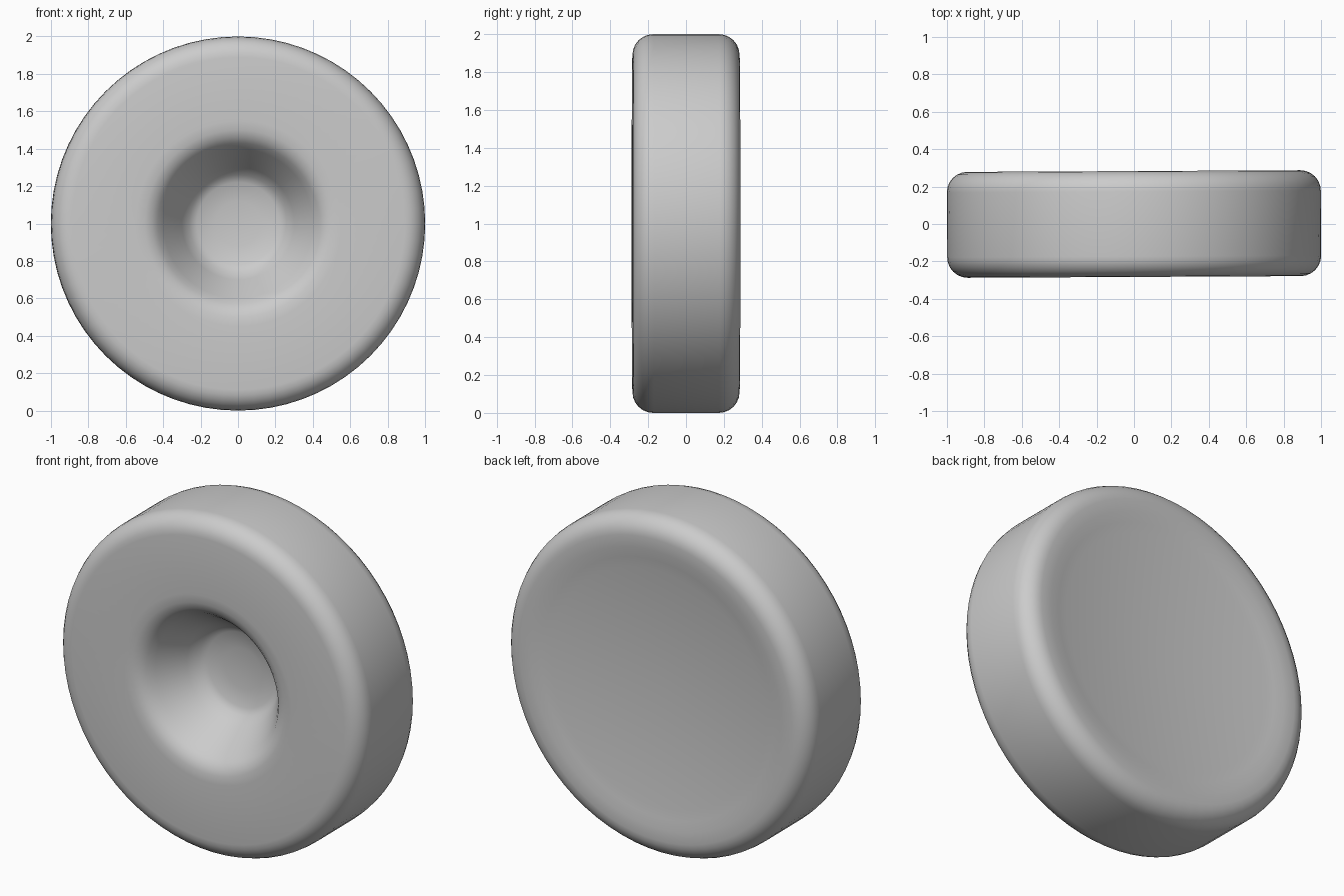
import bpy
import math

cube = bpy.data.objects.get("Cube")
if cube:
    bpy.data.objects.remove(cube, do_unlink=True)

SEGMENTS = 72

grey = bpy.data.materials.new("plain grey")
grey.use_nodes = True
colour = (0.6, 0.6, 0.6, 1)
grey.diffuse_color = colour
grey.node_tree.nodes["Principled BSDF"].inputs["Base Color"].default_value = colour


def rounded_corner(radius, y, size, start):
    """Quarter arc of (radius, y) points around a corner centre."""
    angles = [math.radians(start + 15 * i) for i in range(7)]
    return [(radius + size * math.cos(a), y + size * math.sin(a)) for a in angles]


def lathe(name, profile):
    """Revolve (radius, y) points around the y axis; both ends lie on the axis."""
    verts, faces = [], []
    rings = profile[1:-1]
    for r, y in rings:
        for i in range(SEGMENTS):
            a = math.tau * i / SEGMENTS
            verts.append((r * math.cos(a), y, r * math.sin(a)))
    first, last = len(verts), len(verts) + 1
    verts += [(0, profile[0][1], 0), (0, profile[-1][1], 0)]
    end = (len(rings) - 1) * SEGMENTS
    for i in range(SEGMENTS):
        j = (i + 1) % SEGMENTS
        faces.append((first, i, j))
        faces.append((last, end + j, end + i))
        for k in range(0, end, SEGMENTS):
            faces.append((k + i, k + SEGMENTS + i, k + SEGMENTS + j, k + j))
    mesh = bpy.data.meshes.new(name)
    mesh.from_pydata(verts, [], faces)
    mesh.materials.append(grey)
    obj = bpy.data.objects.new(name, mesh)
    bpy.context.collection.objects.link(obj)
    return obj


# Front bowl, from the floor out to the flat face
bowl = [(0, 0.05), (0.12, 0.045), (0.22, 0.03), (0.26, 0.01), (0.30, -0.05),
        (0.40, -0.20), (0.43, -0.24), (0.46, -0.265), (0.50, -0.28), (0.55, -0.283)]
# Rounded rim, then the shallow dished back
rim = rounded_corner(0.89, -0.173, 0.11, -90) + rounded_corner(0.89, 0.173, 0.11, 0)
back = [(0.82, 0.28), (0.76, 0.27), (0.70, 0.262), (0, 0.20)]

wheel = lathe("wheel_disc", bowl + rim + back)
wheel.location.z = 1
wheel.rotation_euler.z = 0.005

bpy.context.view_layer.objects.active = wheel
wheel.select_set(True)
bpy.ops.object.shade_smooth_by_angle(angle=math.radians(40))
